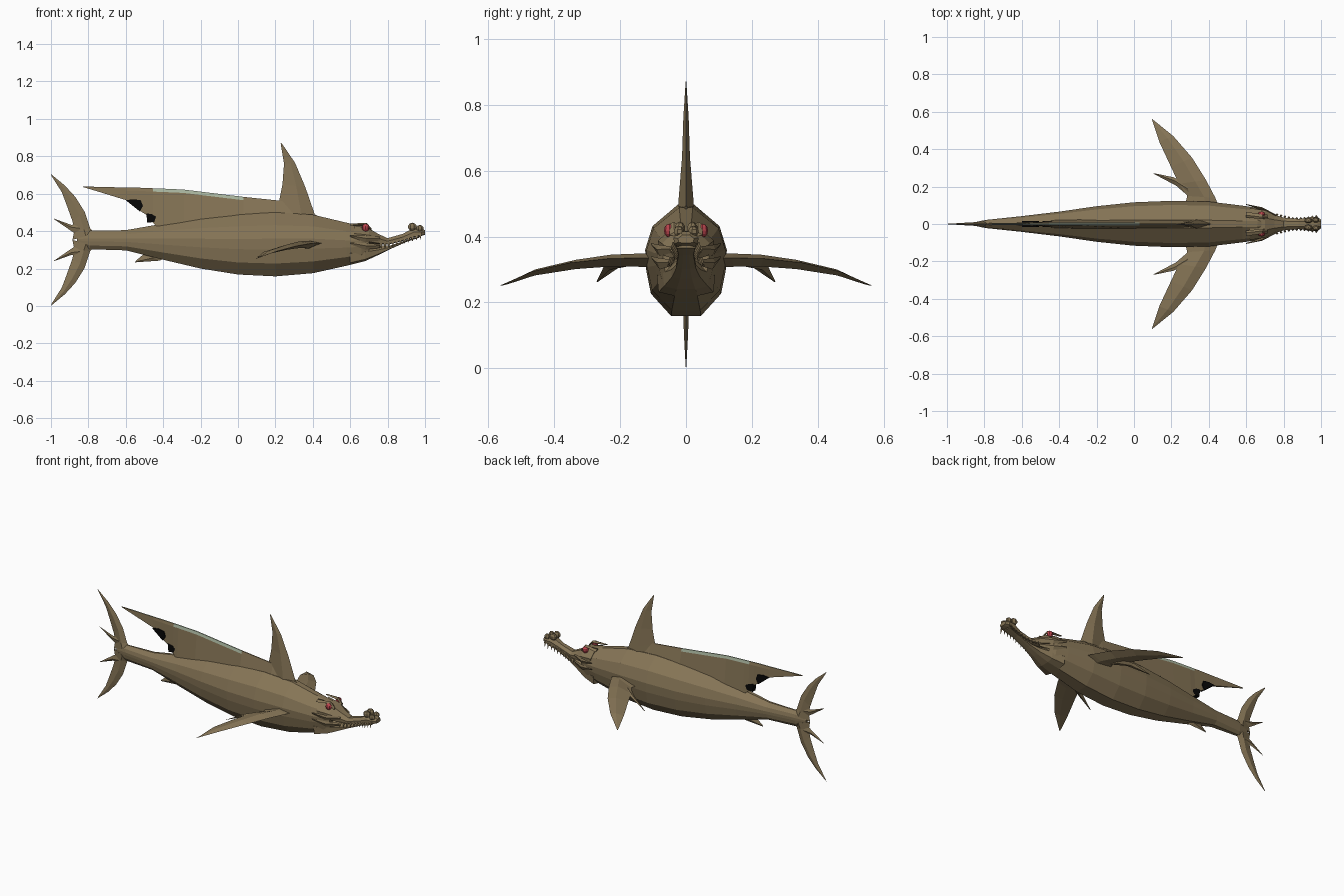
import bpy, bmesh, math
from mathutils import Vector


def material(name, rgb):
    m = bpy.data.materials.new(name)
    m.diffuse_color = (*rgb, 1)
    return m


HIDE = material("olive brown hide", (0.235, 0.175, 0.092))
RED = material("red eye", (0.50, 0.06, 0.075))
PALE = material("pale green edge", (0.40, 0.47, 0.35))
BLACK = material("black hole", (0.002, 0.002, 0.002))


def finish(name, bm, mats):
    bmesh.ops.remove_doubles(bm, verts=bm.verts, dist=1e-5)
    bmesh.ops.recalc_face_normals(bm, faces=bm.faces)
    me = bpy.data.meshes.new(name)
    bm.to_mesh(me)
    bm.free()
    ob = bpy.data.objects.new(name, me)
    bpy.context.collection.objects.link(ob)
    for m in mats:
        me.materials.append(m)
    return ob


def loft(name, rings, mats=(HIDE,), rule=None):
    """Skin a list of closed rings; rule(station, side) picks the material."""
    bm = bmesh.new()
    vs = [[bm.verts.new(p) for p in r] for r in rings]
    n = len(rings[0])
    for i in range(len(vs) - 1):
        for j in range(n):
            k = (j + 1) % n
            f = bm.faces.new((vs[i][j], vs[i][k], vs[i + 1][k], vs[i + 1][j]))
            if rule:
                f.material_index = rule(i, j)
    bm.faces.new(vs[0])
    bm.faces.new(vs[-1])
    return finish(name, bm, mats)


def trunk(name, sections, half):
    """Loft (x, half width, bottom, top) with a mirrored half profile."""
    prof = half + [(-a, h) for a, h in reversed(half)]
    return loft(name, [[(x, a * w, b + h * (t - b)) for a, h in prof]
                       for x, w, b, t in sections])


def blade(name, stations, normal):
    """Diamond-section fin from (lead, trail, half thickness) stations."""
    n = Vector(normal)
    rings = []
    for lead, trail, th in stations:
        a, b = Vector(lead), Vector(trail)
        c = a.lerp(b, 0.4)
        rings.append([a, c + n * th, b, c - n * th])
    return loft(name, rings)


def ball(name, loc, scale, mat, u=8, v=6):
    bm = bmesh.new()
    bmesh.ops.create_uvsphere(bm, u_segments=u, v_segments=v, radius=1)
    for p in bm.verts:
        p.co = Vector([p.co[i] * scale[i] + loc[i] for i in range(3)])
    return finish(name, bm, [mat])


def up(x, z):
    return (x, 0, z)


# Body
trunk("body", [
    (-0.86, 0.008, 0.335, 0.372), (-0.79, 0.022, 0.303, 0.402),
    (-0.60, 0.042, 0.297, 0.405), (-0.40, 0.066, 0.247, 0.44),
    (-0.20, 0.095, 0.20, 0.47), (0, 0.116, 0.168, 0.49),
    (0.20, 0.124, 0.158, 0.50), (0.40, 0.120, 0.175, 0.488),
    (0.58, 0.098, 0.215, 0.445), (0.66, 0.086, 0.235, 0.428),
    (0.70, 0.070, 0.25, 0.41)],
    [(0.17, 1), (0.82, 0.8), (1, 0.59), (0.98, 0.42), (0.86, 0.2), (0.36, 0)])

# Jaws
BOX = [(0.45, 1), (1, 0.55), (0.95, 0.1), (0.4, 0)]
trunk("upper_jaw", [
    (0.62, 0.085, 0.335, 0.43), (0.70, 0.073, 0.335, 0.415),
    (0.75, 0.050, 0.33, 0.385), (0.80, 0.034, 0.327, 0.362),
    (0.88, 0.027, 0.347, 0.385), (0.94, 0.036, 0.366, 0.417),
    (0.98, 0.038, 0.374, 0.415), (1.0, 0.024, 0.38, 0.405)], BOX)
trunk("lower_jaw", [
    (0.60, 0.088, 0.22, 0.33), (0.68, 0.070, 0.24, 0.33),
    (0.75, 0.045, 0.272, 0.322), (0.81, 0.031, 0.302, 0.322),
    (0.90, 0.024, 0.342, 0.352), (0.97, 0.029, 0.365, 0.372)], BOX)

# Sail: stations of (x, low edge, top edge, half thickness at the low edge)
SAIL = [(0.42, 0.44, 0.485, 0.02), (0.25, 0.46, 0.56, 0.028),
        (0.03, 0.46, 0.583, 0.028), (-0.29, 0.42, 0.622, 0.026),
        (-0.42, 0.41, 0.628, 0.022), (-0.455, 0.445, 0.629, 0.015),
        (-0.49, 0.487, 0.631, 0.012), (-0.53, 0.512, 0.632, 0.010),
        (-0.60, 0.566, 0.633, 0.007), (-0.76, 0.615, 0.637, 0.004),
        (-0.83, 0.636, 0.638, 0.002)]
rings = []
for x, lo, hi, t in SAIL:
    m = hi - min(0.018, 0.4 * (hi - lo))
    rings.append([(x, -t, lo), (x, -0.007 * min(1, t / .01), m), (x, -0.003, hi),
                  (x, 0.003, hi), (x, 0.007 * min(1, t / .01), m), (x, t, lo)])
loft("sail", rings, (HIDE, PALE),
     lambda i, j: 1 if 2 <= i <= 8 and (j == 2 or (j in (1, 3) and i in (2, 3, 4))) else 0)

# Torn black notches on the sail's rear edge
for k, pts in enumerate([
        [(-0.60, 0.565), (-0.56, 0.57), (-0.52, 0.565), (-0.508, 0.535), (-0.525, 0.505)],
        [(-0.49, 0.495), (-0.46, 0.49), (-0.435, 0.475), (-0.44, 0.45), (-0.485, 0.445)]]):
    loft(f"sail_notch_{k + 1}", [[(x, y, z) for x, z in pts] for y in (-0.016, 0.016)], (BLACK,))

# Dorsal fin
blade("dorsal_fin", [
    (up(0.43, 0.455), up(0.20, 0.46), 0.026), (up(0.41, 0.49), up(0.22, 0.56), 0.022),
    (up(0.36, 0.635), up(0.238, 0.65), 0.012), (up(0.305, 0.765), up(0.246, 0.76), 0.008),
    (up(0.232, 0.872), up(0.228, 0.868), 0.001)], (0, 1, 0))

# Tail fin lobes with a small spike each, mirrored about the tail axis
AX = 0.353
for side, s in (("upper", 1), ("lower", -1)):
    def tp(x, z):
        return up(x, AX + s * z)
    blade(f"tail_lobe_{side}", [
        (tp(-0.765, 0.035), tp(-0.885, 0.0), 0.018), (tp(-0.79, 0.06), tp(-0.875, 0.05), 0.014),
        (tp(-0.82, 0.15), tp(-0.885, 0.10), 0.010), (tp(-0.87, 0.23), tp(-0.912, 0.175), 0.008),
        (tp(-0.925, 0.29), tp(-0.942, 0.255), 0.005), (tp(-1.0, 0.352), tp(-0.997, 0.342), 0.001)],
        (0, 1, 0))
    blade(f"tail_spike_{side}", [
        (tp(-0.84, 0.09), tp(-0.85, 0.02), 0.010), (tp(-0.89, 0.08), tp(-0.895, 0.05), 0.006),
        (tp(-0.985, 0.114), tp(-0.985, 0.112), 0.001)], (0, 1, 0))

# Small fin under the rear body
blade("belly_fin", [
    (up(-0.36, 0.27), up(-0.50, 0.32), 0.014), (up(-0.42, 0.242), up(-0.50, 0.28), 0.010),
    (up(-0.55, 0.233), up(-0.548, 0.24), 0.001)], (0, 1, 0))

# Paired parts
for side, s in (("left", 1), ("right", -1)):
    def pt(x, y, z):
        return (x, s * y, z)
    # Pectoral fin and its rear spike
    blade(f"pectoral_fin_{side}", [
        (pt(0.455, 0.09, 0.335), pt(0.27, 0.09, 0.315), 0.022),
        (pt(0.435, 0.14, 0.335), pt(0.285, 0.15, 0.318), 0.020),
        (pt(0.385, 0.235, 0.333), pt(0.24, 0.215, 0.318), 0.018),
        (pt(0.31, 0.355, 0.320), pt(0.198, 0.305, 0.308), 0.014),
        (pt(0.21, 0.47, 0.293), pt(0.135, 0.44, 0.288), 0.009),
        (pt(0.095, 0.563, 0.252), pt(0.10, 0.545, 0.254), 0.001)], (0, 0, 1))
    blade(f"pectoral_spike_{side}", [
        (pt(0.28, 0.22, 0.322), pt(0.30, 0.14, 0.316), 0.012),
        (pt(0.21, 0.25, 0.308), pt(0.225, 0.205, 0.305), 0.008),
        (pt(0.105, 0.272, 0.262), pt(0.106, 0.268, 0.262), 0.001)], (0, 0, 1))
    # Eye with heavy brow
    ball(f"eye_{side}", pt(0.682, 0.050, 0.418), (0.020, 0.017, 0.021), RED)
    blade(f"brow_{side}", [
        (pt(0.715, 0.028, 0.408), pt(0.715, 0.05, 0.405), 0.006),
        (pt(0.69, 0.026, 0.434), pt(0.685, 0.052, 0.438), 0.009),
        (pt(0.60, 0.035, 0.440), pt(0.60, 0.065, 0.43), 0.004)], (0, 0, 1))
    # Cheek ridges swept back along the head
    for k, z in enumerate((0.365, 0.325)):
        blade(f"cheek_ridge_{side}_{k + 1}", [
            (pt(0.76, 0.046, z + 0.005), pt(0.76, 0.046, z - 0.015), 0.004),
            (pt(0.69, 0.082, z + 0.01), pt(0.68, 0.080, z - 0.025), 0.008),
            (pt(0.60, 0.106, z + 0.015), pt(0.60, 0.102, z + 0.005), 0.002)], (0, 1, 0))
    # Nostril knobs
    ball(f"nostril_{side}", pt(0.932, 0.019, 0.423), (0.024, 0.017, 0.022), HIDE, 7, 5)
    ball(f"nostril_front_{side}", pt(0.972, 0.022, 0.415), (0.020, 0.016, 0.018), HIDE, 7, 5)
    # Teeth along the jaw
    bm = bmesh.new()
    for i in range(11):
        x = 0.765 + i * 0.021
        z = 0.328 + max(0, x - 0.80) * 0.27
        y = 0.046 - 0.02 * min(1, (x - 0.765) / 0.08) + 0.010 * max(0, (x - 0.9) / 0.07)
        a, b, c = (bm.verts.new(pt(x + dx, y + dy, z + 0.008))
                   for dx, dy in ((-0.007, 0.004), (0.007, 0.004), (0, -0.008)))
        tip = bm.verts.new(pt(x, y + 0.012, z - 0.022))
        for f in ((a, b, c), (a, b, tip), (b, c, tip), (c, a, tip)):
            bm.faces.new(f)
    finish(f"teeth_{side}", bm, [HIDE])
